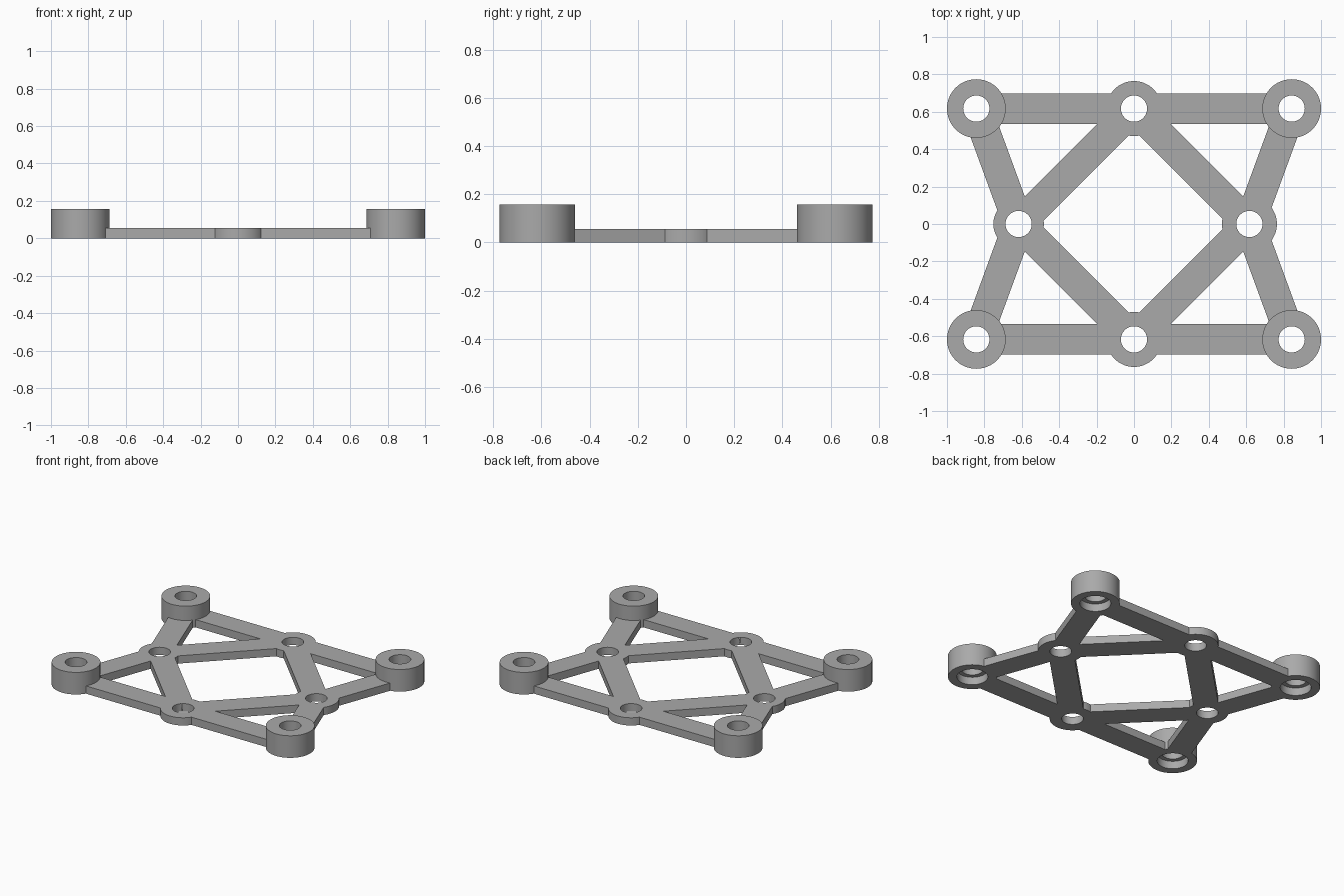
import bpy
import math
from mathutils import Vector

cube = bpy.data.objects.get("Cube")
if cube:
    bpy.data.objects.remove(cube, do_unlink=True)

PLATE = 0.055      # plate thickness
BAR = 0.163        # bar width
HOLE = 0.07        # bolt hole radius
BOSS_R, BOSS_H = 0.157, 0.157
ROW = 0.617        # distance of the rows from the centre
CORNER = 0.843     # corner distance along x

grey = bpy.data.materials.new("plain grey")
grey.use_nodes = True
colour = (0.4, 0.4, 0.4, 1)
grey.diffuse_color = colour
grey.node_tree.nodes["Principled BSDF"].inputs["Base Color"].default_value = colour


def cylinder(name, x, y, r, z0, z1):
    bpy.ops.mesh.primitive_cylinder_add(vertices=64, radius=r, depth=z1 - z0,
                                        location=(x, y, (z0 + z1) / 2))
    obj = bpy.context.object
    obj.name = name
    obj.data.materials.append(grey)
    return obj


def bar(a, b):
    a, b = Vector(a), Vector(b)
    d, mid = b - a, (a + b) / 2
    bpy.ops.mesh.primitive_cube_add(size=1, location=(mid.x, mid.y, PLATE / 2),
                                    rotation=(0, 0, math.atan2(d.y, d.x)))
    obj = bpy.context.object
    obj.name = "bar"
    obj.scale = (d.length, BAR, PLATE)
    obj.data.materials.append(grey)
    return obj


def combine(target, tool, operation):
    mod = target.modifiers.new(operation.lower(), 'BOOLEAN')
    mod.operation, mod.solver, mod.object = operation, 'EXACT', tool
    bpy.context.view_layer.objects.active = target
    bpy.ops.object.modifier_apply(modifier=mod.name)
    bpy.data.objects.remove(tool, do_unlink=True)


def smooth(obj):
    bpy.ops.object.select_all(action='DESELECT')
    obj.select_set(True)
    bpy.context.view_layer.objects.active = obj
    bpy.ops.object.shade_smooth_by_angle(angle=math.radians(30))


# Joints and corners of the truss
back, front = (0, ROW), (0, -ROW)
left, right = (ROW, 0), (-ROW, 0)
corners = {"back_left": (CORNER, ROW), "front_left": (CORNER, -ROW),
           "back_right": (-CORNER, ROW), "front_right": (-CORNER, -ROW)}

# Flat truss frame
frame = cylinder("truss_frame", *back, 0.147, 0, PLATE)
for joint, radius in ((front, 0.147), (left, 0.147), (right, 0.135)):
    combine(frame, cylinder("joint", *joint, radius, 0, PLATE), 'UNION')
for side in (left, right):
    for end in (back, front):
        combine(frame, bar(side, end), 'UNION')
for x, y in corners.values():
    combine(frame, bar((0, y), (x, y)), 'UNION')
    combine(frame, bar(left if x > 0 else right, (x, y)), 'UNION')

# Bolt holes in the joints, and room for the corner bosses
for joint in (back, front, left, right):
    combine(frame, cylinder("cutter", *joint, HOLE, -0.1, 0.2), 'DIFFERENCE')
for corner in corners.values():
    combine(frame, cylinder("cutter", *corner, BOSS_R - 0.004, -0.1, 0.2), 'DIFFERENCE')
smooth(frame)

# Corner bosses with a bolt hole and a wider recess underneath
for name, corner in corners.items():
    boss = cylinder(name + "_boss", *corner, BOSS_R, 0, BOSS_H)
    combine(boss, cylinder("cutter", *corner, HOLE, -0.1, 0.3), 'DIFFERENCE')
    combine(boss, cylinder("cutter", *corner, 0.1, -0.1, 0.055), 'DIFFERENCE')
    smooth(boss)
